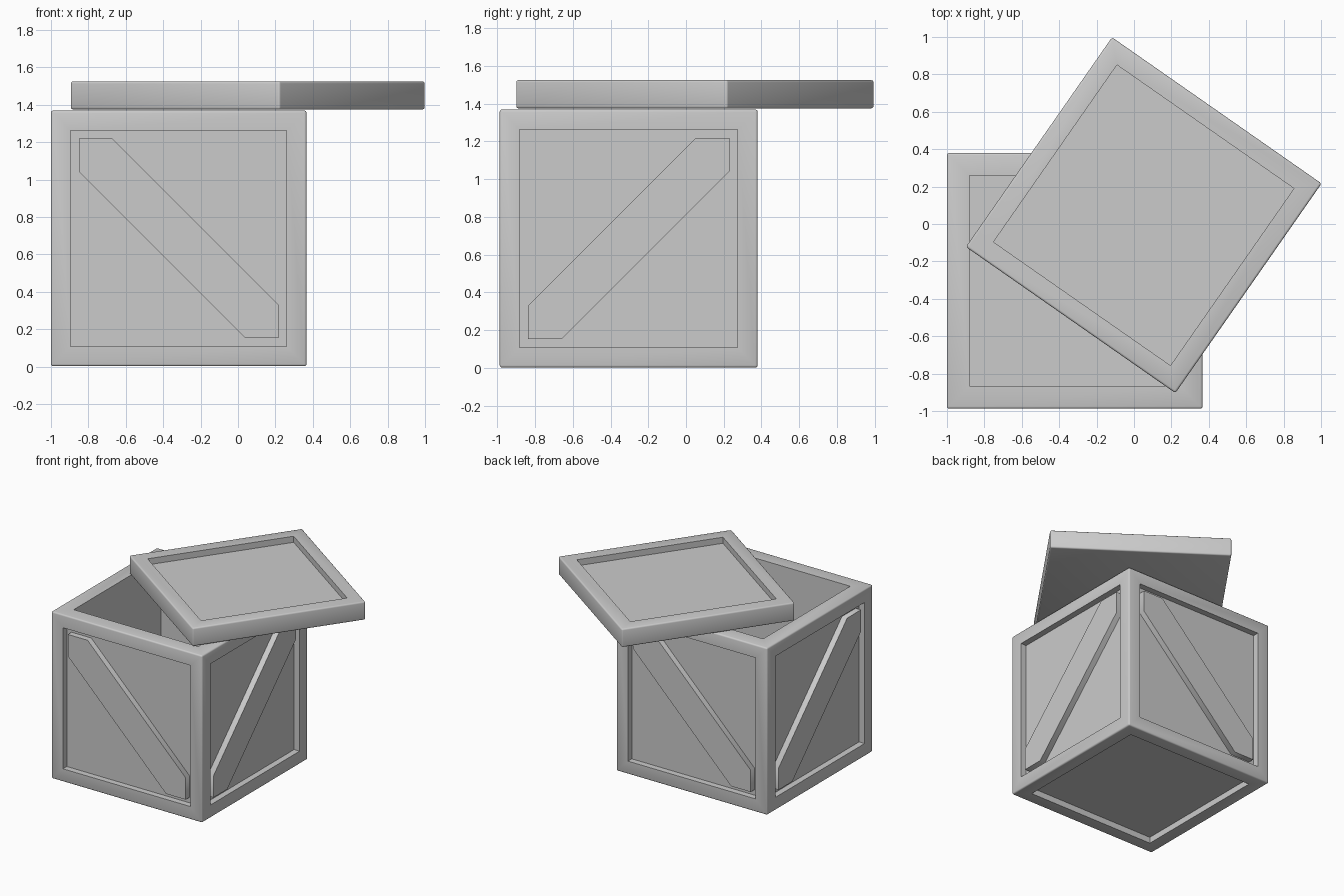
import bpy, bmesh
from math import radians
from mathutils import Matrix, Vector

if "Cube" in bpy.data.objects:
    bpy.data.objects.remove(bpy.data.objects["Cube"])

S = 1.367                      # crate side
RIM = 0.15                     # frame width around the panels
DEPTH = 0.05                   # panel recess
CENTRE = Vector((-0.317, -0.304, S / 2 + 0.002))


def finish(bm, name, matrix):
    bmesh.ops.recalc_face_normals(bm, faces=bm.faces)
    me = bpy.data.meshes.new(name)
    bm.to_mesh(me)
    bm.free()
    ob = bpy.data.objects.new(name, me)
    ob.matrix_world = matrix
    bpy.context.collection.objects.link(ob)
    bpy.ops.object.select_all(action='DESELECT')
    ob.select_set(True)
    bpy.context.view_layer.objects.active = ob
    bpy.ops.object.shade_smooth_by_angle(angle=radians(50))
    return ob


def recess(bm, face, rim, depth):
    # inset a face, then push the middle inwards with straight walls
    n = face.normal.copy()
    bmesh.ops.inset_region(bm, faces=[face], thickness=rim)
    new = bmesh.ops.extrude_discrete_faces(bm, faces=[face])["faces"]
    bmesh.ops.translate(bm, vec=-n * depth, verts=new[0].verts)


def framed_box(name, size, matrix, spec):
    # spec maps a face normal to its (rim, depth)
    bm = bmesh.new()
    bmesh.ops.create_cube(bm, size=1, matrix=Matrix.Diagonal((*size, 1)))
    bm.normal_update()
    outer = list(bm.edges)
    for f in list(bm.faces):
        for axis, (rim, depth) in spec:
            if f.normal.dot(Vector(axis)) > 0.9:
                recess(bm, f, rim, depth)
                break
    outer = [e for e in outer if e.is_valid]
    bmesh.ops.bevel(bm, geom=outer, offset=0.012, segments=3, profile=0.5,
                    affect='EDGES', clamp_overlap=True)
    return finish(bm, name, matrix)


# open crate: recessed side and bottom panels, deep hollow from the top
panel = (RIM, DEPTH)
sides = [((1, 0, 0), panel), ((-1, 0, 0), panel), ((0, 1, 0), panel),
         ((0, -1, 0), panel), ((0, 0, -1), panel), ((0, 0, 1), (0.17, S - 0.17))]
framed_box("crate_body", (S, S, S), Matrix.Translation(CENTRE), sides)

# turned lid with a recessed top
framed_box("lid", (1.366, 1.366, 0.15),
           Matrix.Translation((0.052, 0.047, 1.45)) @ Matrix.Rotation(radians(-34.9), 4, 'Z'),
           [((0, 0, 1), panel)])

# diagonal braces, mirrored on alternate sides
A, C = S / 2 - RIM, 0.178
HEX = [(-A, A), (C - A, A), (A, C - A), (A, -A), (A - C, -A), (-A, A - C)]
for k, side in enumerate(("front", "right", "back", "left")):
    flip = -1 if k % 2 else 1
    bm = bmesh.new()
    face = bm.faces.new([bm.verts.new((flip * u, -S / 2 + 0.002, v)) for u, v in HEX])
    new = bmesh.ops.extrude_face_region(bm, geom=[face])["geom"]
    bmesh.ops.translate(bm, vec=(0, DEPTH, 0),
                        verts=[g for g in new if isinstance(g, bmesh.types.BMVert)])
    finish(bm, side + "_brace",
           Matrix.Translation(CENTRE) @ Matrix.Rotation(radians(90 * k), 4, 'Z'))
